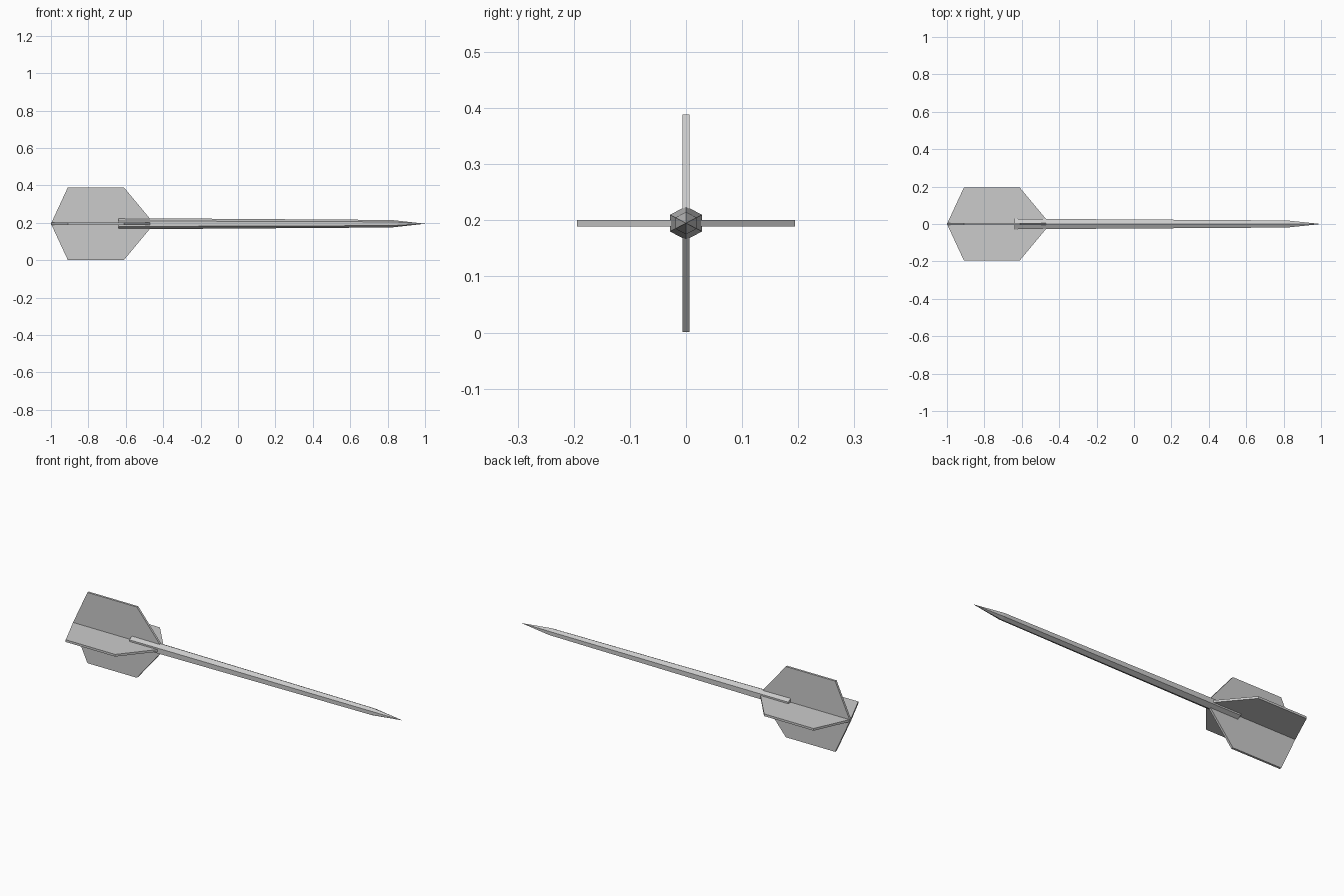
import bpy, bmesh
from math import sin, cos, pi

cube = bpy.data.objects.get("Cube")
if cube:
    bpy.data.objects.remove(cube, do_unlink=True)

AXIS_Z = 0.195      # height of the shaft's centre line
THICK = 0.012       # fin thickness

grey = bpy.data.materials.new("light_grey")
grey.use_nodes = True
colour = (0.6, 0.6, 0.6, 1)
grey.diffuse_color = colour
grey.node_tree.nodes["Principled BSDF"].inputs["Base Color"].default_value = colour


def make_object(name, bm):
    bmesh.ops.recalc_face_normals(bm, faces=bm.faces[:])
    mesh = bpy.data.meshes.new(name)
    bm.to_mesh(mesh)
    bm.free()
    mesh.materials.append(grey)
    obj = bpy.data.objects.new(name, mesh)
    obj.location.z = AXIS_Z
    bpy.context.collection.objects.link(obj)
    return obj


# Tapered six-sided shaft with a pointed tip
bm = bmesh.new()
rings = []
for x, radius in ((-0.64, 0.03), (0.82, 0.02)):
    rings.append([bm.verts.new((x, 0.94 * radius * sin(i * pi / 3) / sin(pi / 3),
                                radius * cos(i * pi / 3))) for i in range(6)])
tip = bm.verts.new((1, 0, 0))
bm.faces.new(rings[0])
for i in range(6):
    j = (i + 1) % 6
    bm.faces.new((rings[0][i], rings[0][j], rings[1][j], rings[1][i]))
    bm.faces.new((rings[1][i], rings[1][j], tip))
make_object("shaft", bm)

# Two crossed fin plates, each mirrored about the shaft
half = [(-1, 0), (-0.91, 0.194), (-0.61, 0.194), (-0.465, 0.02)]
outline = half + [(x, -h) for x, h in reversed(half[1:])]
for name, angle in (("upright_fin", 0), ("level_fin", pi / 2)):
    bm = bmesh.new()
    face = bm.faces.new([bm.verts.new((x, -THICK / 2, h)) for x, h in outline])
    side = bmesh.ops.extrude_face_region(bm, geom=[face])["geom"]
    bmesh.ops.translate(bm, vec=(0, THICK, 0),
                        verts=[g for g in side if isinstance(g, bmesh.types.BMVert)])
    make_object(name, bm).rotation_euler.x = angle
